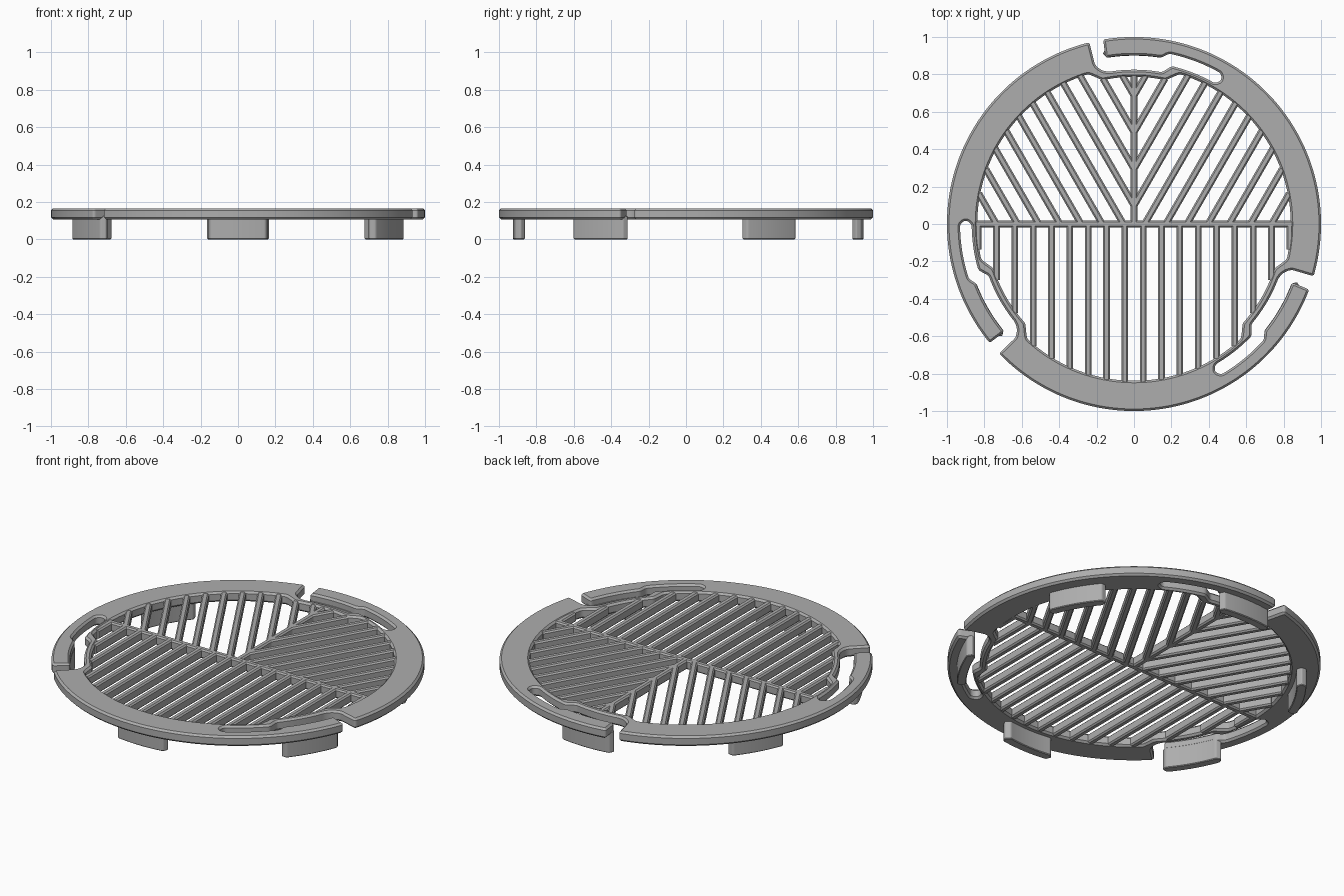
import bpy, bmesh
from math import radians, degrees, cos, sin, atan2, hypot
from mathutils import Vector

cube = bpy.data.objects.get("Cube")
if cube:
    bpy.data.objects.remove(cube, do_unlink=True)

BOTTOM, TOP = 0.106, 0.166
RIM, RIM_BULGE = 0.838, 0.787      # inner radius of the ring, and beside the slots
PITCH, BAR_W = 0.098, 0.036

grey = bpy.data.materials.new("grey_metal")
grey.use_nodes = True
grey.diffuse_color = (0.42, 0.42, 0.42, 1)
grey.node_tree.nodes["Principled BSDF"].inputs["Base Color"].default_value = (0.42, 0.42, 0.42, 1)


def finish(name, bm):
    bmesh.ops.recalc_face_normals(bm, faces=bm.faces[:])
    mesh = bpy.data.meshes.new(name)
    bm.to_mesh(mesh)
    bm.free()
    mesh.materials.append(grey)
    mesh.shade_smooth()
    mesh.set_sharp_from_angle(angle=radians(30))
    obj = bpy.data.objects.new(name, mesh)
    bpy.context.scene.collection.objects.link(obj)
    return obj


def smooth_loop(keys, turn=0, step=0.03):
    """Closed loop through polar keys (radius, degrees), with rounded corners."""
    pts = []
    ends = keys[1:] + [(keys[0][0], keys[0][1] + turn)]
    for (r0, a0), (r1, a1) in zip(keys, ends):
        length = hypot(r1 - r0, radians(a1 - a0) * (r0 + r1) / 2)
        n = max(1, round(length / step))
        for i in range(n):
            t = i / n
            r, a = r0 + (r1 - r0) * t, radians(a0 + (a1 - a0) * t)
            pts.append(Vector((r * cos(a), r * sin(a))))
    for _ in range(2):
        cut = []
        for p, q in zip(pts, pts[1:] + pts[:1]):
            cut += [p.lerp(q, 0.25), p.lerp(q, 0.75)]
        pts = cut
    return pts


def inset(pts, d):
    """Move a loop to its left, where the material lies."""
    out = []
    for i, p in enumerate(pts):
        t = (pts[(i + 1) % len(pts)] - pts[i - 1]).normalized()
        out.append(p + Vector((-t.y, t.x)) * d)
    return out


def chamfered_plate(name, loops, z0, z1, b):
    """Extrude loops (holes run clockwise) with chamfered top and bottom edges."""
    bm = bmesh.new()
    caps = [[], []]
    for pts in loops:
        small = inset(pts, b)
        layers = [(small, z0), (pts, z0 + b), (pts, z1 - b), (small, z1)]
        rings = [[bm.verts.new((p.x, p.y, z)) for p in layer] for layer, z in layers]
        n = len(pts)
        for lo, hi in zip(rings, rings[1:]):
            for i in range(n):
                j = (i + 1) % n
                bm.faces.new((lo[i], lo[j], hi[j], hi[i]))
        for cap, ring in zip(caps, (rings[0], rings[-1])):
            cap += [bm.edges.get((ring[i], ring[(i + 1) % n])) for i in range(n)]
    for cap, nz in zip(caps, (-1, 1)):
        bmesh.ops.triangle_fill(bm, use_beauty=True, edges=cap, normal=(0, 0, nz))
    return finish(name, bm)


# Ring: three spring arms, each freed by a stepped slot open to the outside
arm_keys = [(1, 9.5), (0.902, 9.7), (0.902, -9.5), (0.93, -11.5), (0.93, -30),
            (0.9, -31.4), (0.868, -30), (0.868, -13.5), (0.825, -10.5),
            (0.825, 9.5), (0.84, 12), (0.875, 13.8), (1, 13.8)]
rim_keys = [(RIM, -17), (RIM_BULGE, -12.5), (RIM_BULGE, 12.5), (RIM, 17)]


def threefold(keys):
    return smooth_loop([(r, a + 90 + 120 * k) for k in range(3) for r, a in keys], 360)


chamfered_plate("outer_ring", [threefold(arm_keys), threefold(rim_keys)[::-1]],
                BOTTOM, TOP, 0.011)

# Feet: curved pads, alternating between the arms and the solid ring
for k in range(6):
    on_arm = k % 2 == 1
    ri, ro = (0.9, 0.95) if on_arm else (0.872, 0.925)
    mid, a, half = (ri + ro) / 2, 30 + 60 * k, 9.2
    keys = [(ro, a - half), (ro, a + half), (mid, a + half + 1.2),
            (ri, a + half), (ri, a - half), (mid, a - half - 1.2)]
    chamfered_plate(f"{'arm' if on_arm else 'ring'}_foot_{k // 2 + 1}",
                    [smooth_loop(keys, step=0.02)], 0, BOTTOM + 0.02, 0.004)


# Grate bars
def rim_radius(p):
    rel = abs((degrees(atan2(p.y, p.x)) - 30) % 120 - 60)
    t = min(1, max(0, (rel - 12.5) / 4.5))
    return RIM_BULGE + (RIM - RIM_BULGE) * t + 0.006


def add_bar(bm, start, direction):
    """Chamfered bar from start to the rim of the ring."""
    d = Vector(direction).normalized()
    start, length = Vector(start), 0
    while (start + d * length).length < rim_radius(start + d * length):
        length += 0.004
    if length < 0.02:
        return
    side = Vector((-d.y, d.x))
    w, c, z0, z1 = BAR_W / 2, 0.008, BOTTOM + 0.001, TOP - 0.004
    section = [(-w + c, z0), (w - c, z0), (w, z0 + c), (w, z1 - c),
               (w - c, z1), (-w + c, z1), (-w, z1 - c), (-w, z0 + c)]
    ends = []
    for p in (start, start + d * length):
        ends.append([bm.verts.new((*(p + side * s), z)) for s, z in section])
    for i in range(8):
        j = (i + 1) % 8
        bm.faces.new((ends[0][i], ends[0][j], ends[1][j], ends[1][i]))
    bm.faces.new(ends[0])
    bm.faces.new(ends[1])


spine = bmesh.new()
for direction in ((1, 0), (-1, 0), (0, 1)):
    add_bar(spine, (0, 0), direction)
finish("spine_bars", spine)

straight, slanted = bmesh.new(), bmesh.new()
c60, s60 = cos(radians(60)), sin(radians(60))
for k in range(9):
    offset = PITCH * (k + 0.5)
    for m in (1, -1):
        add_bar(straight, (m * offset, 0), (0, -1))
        add_bar(slanted, (m * offset / s60, 0), (m * c60, s60))
        if offset / c60 < RIM_BULGE:
            add_bar(slanted, (0, offset / c60), (m * c60, s60))
finish("front_bars", straight)
finish("slanted_back_bars", slanted)
